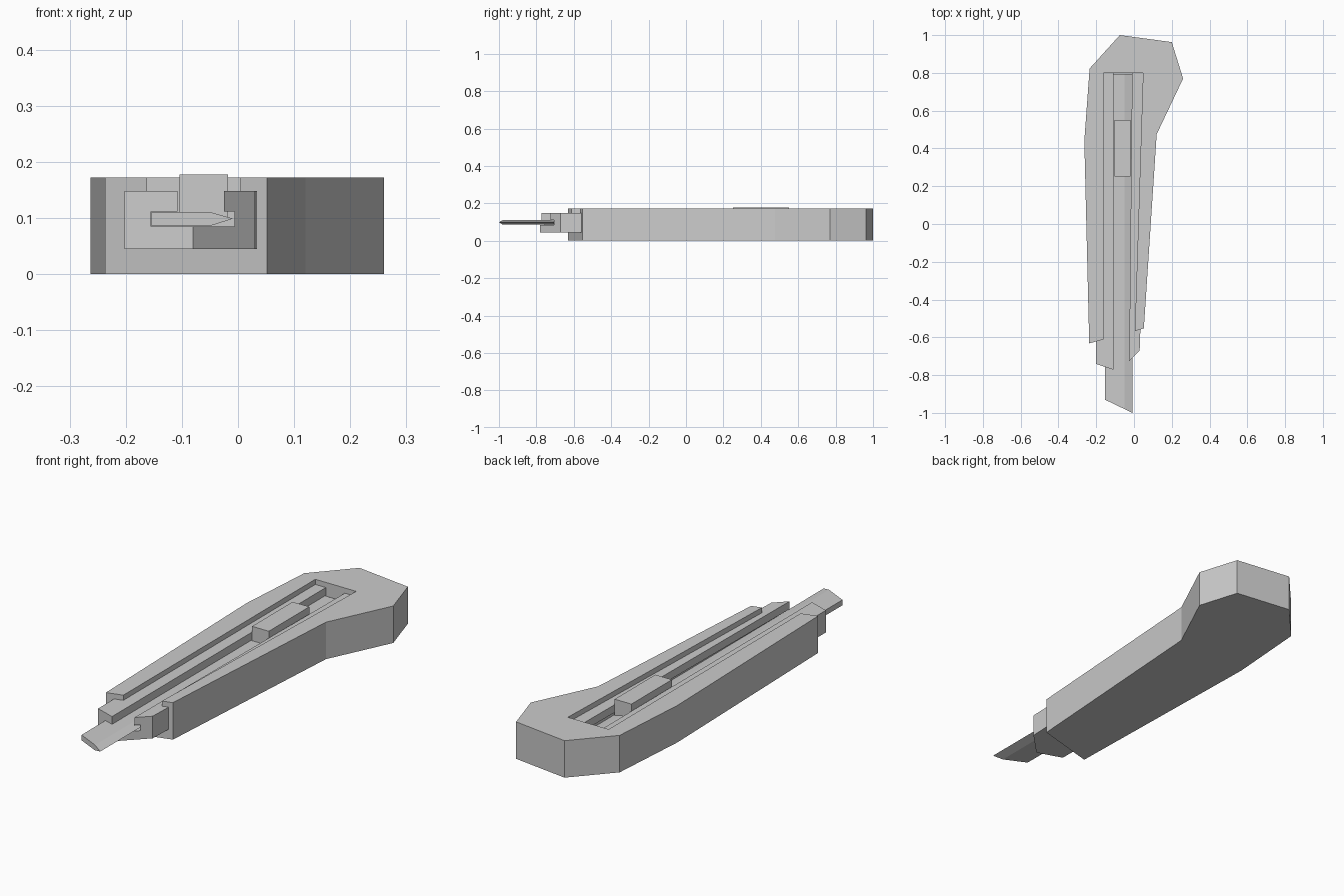
import bpy, bmesh

if "Cube" in bpy.data.objects:
    bpy.data.objects.remove(bpy.data.objects["Cube"])


def loft(name, ring_a, ring_b):
    """Closed solid between two matching rings of points."""
    bm = bmesh.new()
    a = [bm.verts.new(p) for p in ring_a]
    b = [bm.verts.new(p) for p in ring_b]
    bm.faces.new(a)
    bm.faces.new(b)
    n = len(a)
    for i in range(n):
        j = (i + 1) % n
        bm.faces.new((a[i], a[j], b[j], b[i]))
    bmesh.ops.recalc_face_normals(bm, faces=bm.faces)
    mesh = bpy.data.meshes.new(name)
    bm.to_mesh(mesh)
    bm.free()
    obj = bpy.data.objects.new(name, mesh)
    bpy.context.collection.objects.link(obj)
    return obj


def prism(name, pts, z0, z1):
    """Top-view outline extruded in z."""
    return loft(name, [(x, y, z0) for x, y in pts], [(x, y, z1) for x, y in pts])


def cut(obj, cutter):
    """Subtract the cutter, then remove it."""
    cutter.hide_render = True
    mod = obj.modifiers.new("cut", 'BOOLEAN')
    mod.operation = 'DIFFERENCE'
    mod.solver = 'EXACT'
    mod.object = cutter
    bpy.context.view_layer.objects.active = obj
    bpy.ops.object.modifier_apply(modifier=mod.name)
    bpy.data.objects.remove(cutter)


# Handle body: angular outline with a hooked rear end
body = prism("handle_body", [
    (-0.237, -0.632), (0.052, -0.553), (0.12, 0.475), (0.26, 0.77),
    (0.20, 0.963), (-0.075, 1.0), (-0.235, 0.823), (-0.263, 0.44)], 0, 0.172)

# Duct for the sleeve, and the open slot above it
cut(body, prism("duct_cutter", [
    (-0.202, -0.9), (0.022, -0.9), (0.08, 0.8), (-0.202, 0.8)], 0.045, 0.148))
cut(body, prism("slot_cutter", [
    (-0.162, -0.9), (-0.006, -0.9), (0.048, 0.8), (-0.162, 0.8)], 0.1, 0.3))

# Inner sleeve with pointed nose
sleeve = prism("blade_sleeve", [
    (-0.202, -0.74), (-0.08, -0.781), (0.03, -0.67), (0.08, 0.8),
    (-0.202, 0.8)], 0.045, 0.148)

# Blade channel and narrower thumb groove
cut(sleeve, prism("channel_cutter", [
    (-0.155, -0.9), (-0.006, -0.9), (-0.006, 0.9), (-0.155, 0.9)], 0.085, 0.112))
cut(sleeve, prism("groove_cutter", [
    (-0.108, -0.9), (-0.027, -0.9), (-0.009, 0.9), (-0.108, 0.9)], 0.1, 0.3))

# Blade: bevelled cutting edge, slanted tip
section = [(-0.154, 0.086), (-0.05, 0.086), (-0.009, 0.099),
           (-0.05, 0.111), (-0.154, 0.111)]
loft("blade",
     [(x, -0.93 - (x + 0.154) * 0.48, z) for x, z in section],
     [(x, 0.795, z) for x, z in section])

# Thumb slider
prism("thumb_slider", [
    (-0.104, 0.252), (-0.018, 0.252), (-0.018, 0.55), (-0.104, 0.55)], 0.1, 0.178)
